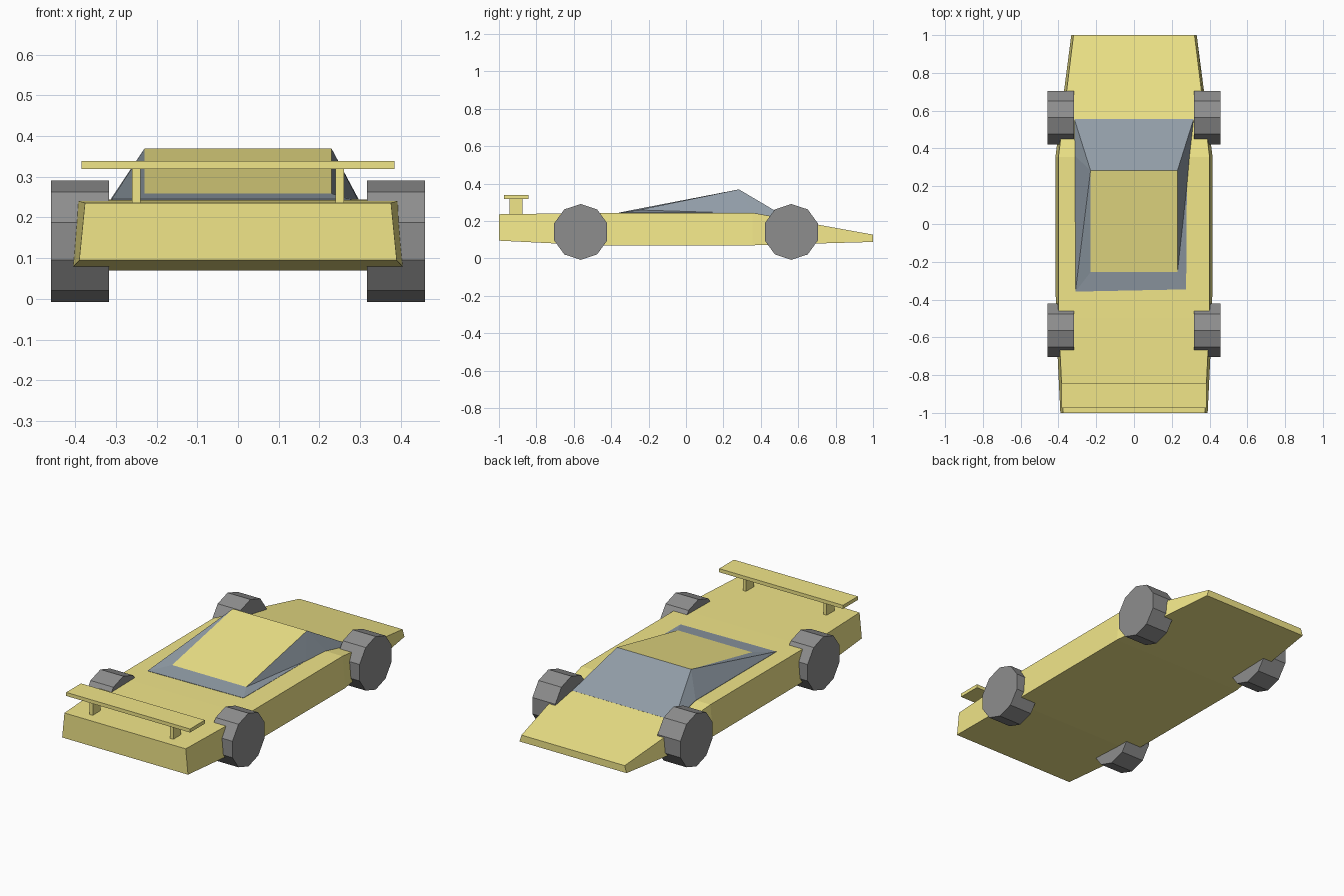
import bpy, bmesh, math
from mathutils import Matrix

if "Cube" in bpy.data.objects:
    bpy.data.objects.remove(bpy.data.objects["Cube"])


def paint(name, rgb):
    m = bpy.data.materials.new(name)
    m.diffuse_color = (*rgb, 1)
    m.use_nodes = True
    m.node_tree.nodes["Principled BSDF"].inputs["Base Color"].default_value = m.diffuse_color
    return m


YELLOW = paint("yellow_paint", (0.88, 0.79, 0.25))
GLASS = paint("dark_glass", (0.28, 0.33, 0.38))
RUBBER = paint("rubber", (0.27, 0.27, 0.27))


def finish(name, bm, *mats):
    bmesh.ops.recalc_face_normals(bm, faces=bm.faces[:])
    me = bpy.data.meshes.new(name)
    bm.to_mesh(me)
    bm.free()
    for m in mats:
        me.materials.append(m)
    ob = bpy.data.objects.new(name, me)
    bpy.context.collection.objects.link(ob)
    return ob


def box(name, x, y, z, mat):
    bm = bmesh.new()
    size = [b - a for a, b in (x, y, z)]
    mid = [(a + b) / 2 for a, b in (x, y, z)]
    bmesh.ops.create_cube(bm, size=1, matrix=Matrix.Translation(mid) @ Matrix.Diagonal((*size, 1)))
    return finish(name, bm, mat)


def bridge(bm, a, b):
    for i in range(len(a)):
        j = (i + 1) % len(a)
        bm.faces.new((a[i], a[j], b[j], b[i]))


# Wedge body: lofted trapezoid sections (y, top half width, top z, bottom half width, bottom z)
sections = [
    (-1.0, 0.376, 0.236, 0.390, 0.095),
    (-0.5, 0.400, 0.243, 0.414, 0.070),
    (0.355, 0.400, 0.244, 0.416, 0.070),
    (1.0, 0.320, 0.127, 0.332, 0.088),
]
bm = bmesh.new()
rings = [[bm.verts.new(p) for p in ((-t, y, zt), (t, y, zt), (b, y, zb), (-b, y, zb))]
         for y, t, zt, b, zb in sections]
for r0, r1 in zip(rings, rings[1:]):
    bridge(bm, r0, r1)
bm.faces.new(rings[0])
bm.faces.new(rings[-1])
finish("body", bm, YELLOW)

# Cabin: glass sides with a sloping yellow roof panel
bm = bmesh.new()
roof = [bm.verts.new(p) for p in
        ((-0.23, -0.255, 0.259), (0.23, -0.255, 0.259), (0.23, 0.283, 0.369), (-0.23, 0.283, 0.369))]
base_pts = [(-0.31, -0.358, 0.245), (0.276, -0.346, 0.245),
            (0.28, 0.2, 0.245), (0.294, 0.36, 0.245), (0.316, 0.556, 0.208),
            (-0.316, 0.556, 0.208), (-0.312, 0.36, 0.246)]
base = [bm.verts.new(p) for p in base_pts]
low = [bm.verts.new((x * 0.98, y * 0.98, 0.15)) for x, y, z in base_pts]
for f in ((roof[0], roof[1], base[1], base[0]),
          (roof[1], base[1], base[2]), (roof[1], base[2], roof[2]),
          (roof[2], base[2], base[3]), (roof[2], base[3], base[4]),
          (roof[2], base[4], base[5], roof[3]),
          (roof[3], base[5], base[6]), (roof[3], base[6], base[0]),
          (roof[3], base[0], roof[0])):
    bm.faces.new(f)
bridge(bm, base, low)
bm.faces.new(low)
bm.faces.new(roof).material_index = 1
finish("cabin", bm, GLASS, YELLOW)

# Ten-sided wheels
for end, y in (("front", 0.563), ("rear", -0.563)):
    for side, s in (("left", -1), ("right", 1)):
        bm = bmesh.new()
        bmesh.ops.create_cone(
            bm, cap_ends=True, segments=10, radius1=0.149, radius2=0.149, depth=0.142,
            matrix=Matrix.Translation((s * 0.388, y, 0.1417)) @ Matrix.Rotation(math.pi / 2, 4, "Y")
            @ Matrix.Rotation(math.pi / 2, 4, "Z"))
        finish(f"{end}_{side}_wheel", bm, RUBBER)

# Rear spoiler on two posts
box("spoiler_wing", (-0.384, 0.384), (-0.973, -0.842), (0.319, 0.339), YELLOW)
for side, s in (("left", -1), ("right", 1)):
    box(f"spoiler_{side}_post", (s * 0.25 - 0.01, s * 0.25 + 0.01), (-0.943, -0.874), (0.22, 0.325), YELLOW)
